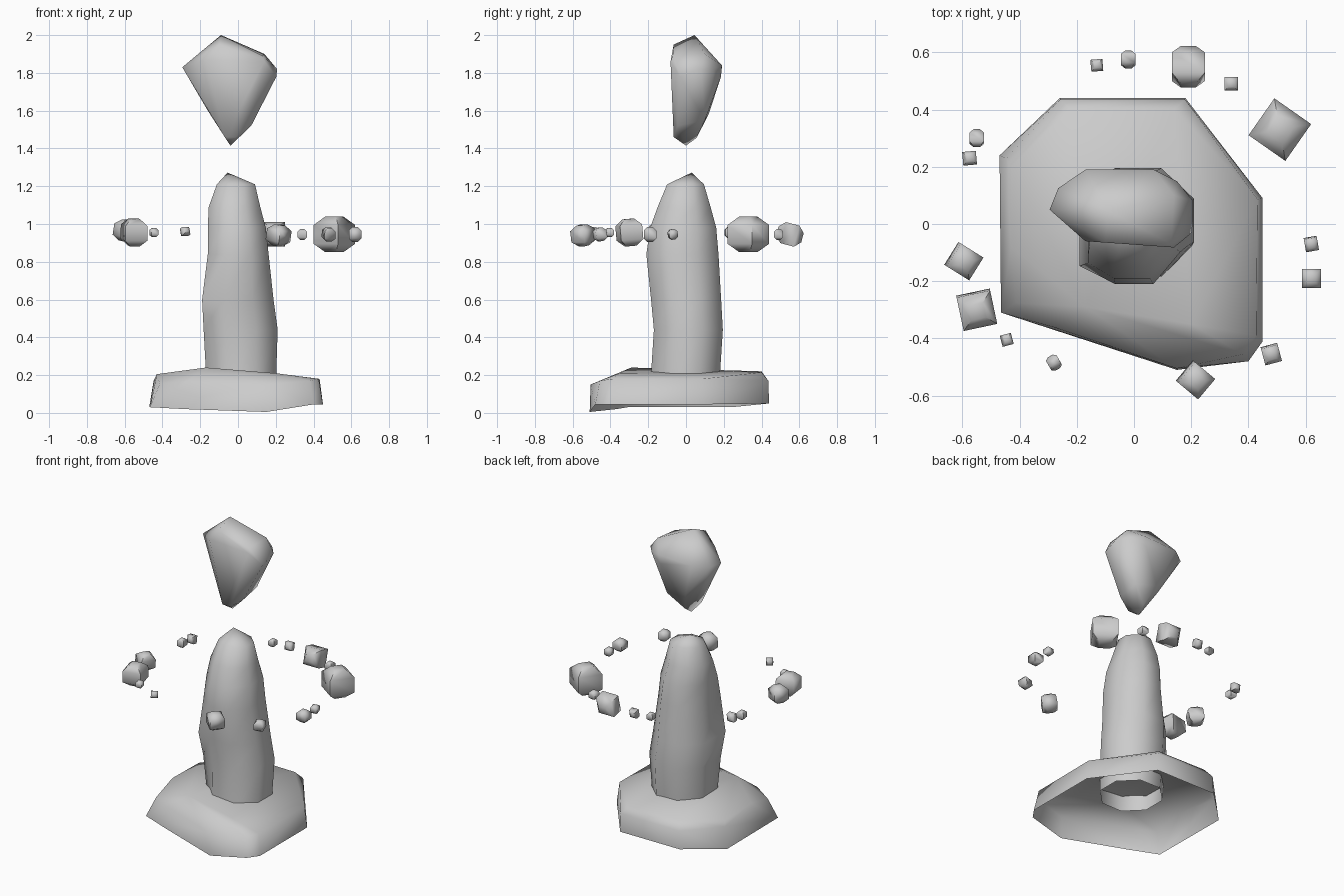
import bpy, bmesh, math
from mathutils import Matrix

if "Cube" in bpy.data.objects:
    bpy.data.objects.remove(bpy.data.objects["Cube"])


def finish(bm, name, angle=45):
    bmesh.ops.recalc_face_normals(bm, faces=bm.faces)
    me = bpy.data.meshes.new(name)
    bm.to_mesh(me)
    bm.free()
    ob = bpy.data.objects.new(name, me)
    bpy.context.collection.objects.link(ob)
    bpy.ops.object.select_all(action='DESELECT')
    ob.select_set(True)
    bpy.context.view_layer.objects.active = ob
    bpy.ops.object.shade_smooth_by_angle(angle=math.radians(angle))
    return ob


def hull(points):
    bm = bmesh.new()
    for p in points:
        bm.verts.new(p)
    bmesh.ops.convex_hull(bm, input=list(bm.verts))
    loose = [v for v in bm.verts if not v.link_faces]
    bmesh.ops.delete(bm, geom=loose, context='VERTS')
    bmesh.ops.recalc_face_normals(bm, faces=bm.faces)
    return bm


# Base slab, hollow underneath: x, y, bottom z, top z, top inset
outline = [(-.47, .24, .03, .17, .95), (-.26, .44, .05, .17, .99),
           (.18, .44, .05, .17, .99), (.45, .09, .045, .18, .96),
           (.45, -.41, .045, .18, .95), (.40, -.48, .045, .17, .95),
           (.15, -.51, .005, .15, .99), (-.28, -.37, .02, .165, .98),
           (-.465, -.31, .03, .155, .89)]
pts = [(x, y, b) for x, y, b, t, k in outline]
pts += [(x * k, y * k, t) for x, y, b, t, k in outline]
pts += [(-.17, -.29, .24), (-.43, -.08, .205), (-.43, .20, .20), (-.22, .40, .22),
        (.14, .40, .215), (.20, -.35, .21)]
bm = hull(pts)
under = [f for f in bm.faces if f.normal.z < -.5]
bmesh.ops.delete(bm, geom=under, context='FACES')
finish(bm, "base_slab", 75)

# Standing stone, open underneath: z, x range, y range, front left corner bulge
rings = [(.13, -.165, .20, -.19, .175, 0), (.44, -.182, .21, -.17, .195, .25),
         (.60, -.19, .188, -.185, .186, .38), (.84, -.16, .162, -.21, .172, .2),
         (.98, -.16, .147, -.19, .16, .1), (1.09, -.155, .118, -.15, .13, 0),
         (1.21, -.112, .09, -.10, .095, 0)]
bm = bmesh.new()
loops = []
for z, x0, x1, y0, y1, bulge in rings:
    loop = []
    for i in range(8):
        a = math.radians(45 * i + 22.5)
        k = 1 / math.cos(math.radians(22.5))
        u, v = math.cos(a) * k, math.sin(a) * k
        if i == 4:
            v -= bulge
        loop.append(bm.verts.new(((x0 + x1) / 2 + (x1 - x0) / 2 * u,
                                  (y0 + y1) / 2 + (y1 - y0) / 2 * v, z)))
    loops.append(loop)
for a, b in zip(loops, loops[1:]):
    for i in range(8):
        j = (i + 1) % 8
        bm.faces.new((a[i], a[j], b[j], b[i]))
apex = bm.verts.new((-.055, .03, 1.272))
for i in range(8):
    bm.faces.new((loops[-1][i], loops[-1][(i + 1) % 8], apex))
finish(bm, "standing_stone", 58)

# Floating pointed stone
bm = hull([(-.09, .045, 2), (-.10, -.065, 1.95), (.14, .10, 1.90), (.13, -.07, 1.89),
           (-.295, .05, 1.83), (-.265, .125, 1.82), (-.17, .19, 1.83), (.07, .19, 1.84),
           (.06, .185, 1.78), (.15, .15, 1.82), (.207, .08, 1.82), (.203, -.03, 1.78),
           (-.17, -.06, 1.87), (.14, -.082, 1.86), (-.16, .03, 1.60), (-.08, .12, 1.58),
           (.07, .10, 1.55), (.07, -.045, 1.52), (-.07, -.065, 1.46), (-.01, -.065, 1.46),
           (-.04, 0, 1.415), (-.03, .055, 1.455)])
finish(bm, "floating_stone", 70)

# Ring of floating fragments: x, y, z, width, turn, tilt
fragments = [(-.13, .555, .95, .042, 5, 0), (-.02, .575, .95, .05, 0, 80),
             (.19, .55, .945, .115, 0, 75), (.34, .49, .945, .048, 0, 0),
             (.51, .33, .945, .157, 55, 0), (-.55, .30, .96, .05, 0, 80),
             (-.575, .23, .955, .048, 5, 0), (-.595, -.13, .965, .094, 58, 10),
             (-.55, -.30, .955, .12, 12, 5), (-.445, -.405, .955, .04, 15, 0),
             (-.28, -.485, .96, .042, 30, 70), (.215, -.545, .94, .093, 50, 10),
             (.48, -.455, .945, .06, 15, 10), (.62, -.07, .945, .046, 10, 10),
             (.62, -.19, .945, .066, 0, 0)]
for n, (x, y, z, w, turn, tilt) in enumerate(fragments):
    bm = bmesh.new()
    bmesh.ops.create_cube(bm, size=w)
    bmesh.ops.scale(bm, vec=(1, 1, 1.2), verts=bm.verts)
    flat = [e for e in bm.edges if abs(e.verts[0].co.z - e.verts[1].co.z) < 1e-6]
    bmesh.ops.bevel(bm, geom=flat, offset=w * .28, segments=1, profile=.5,
                    affect='EDGES')
    place = (Matrix.Translation((x, y, z)) @ Matrix.Rotation(math.radians(turn), 4, 'Z')
             @ Matrix.Rotation(math.radians(tilt), 4, 'X'))
    bmesh.ops.transform(bm, matrix=place, verts=bm.verts)
    finish(bm, f"fragment_{n + 1}", 60)
